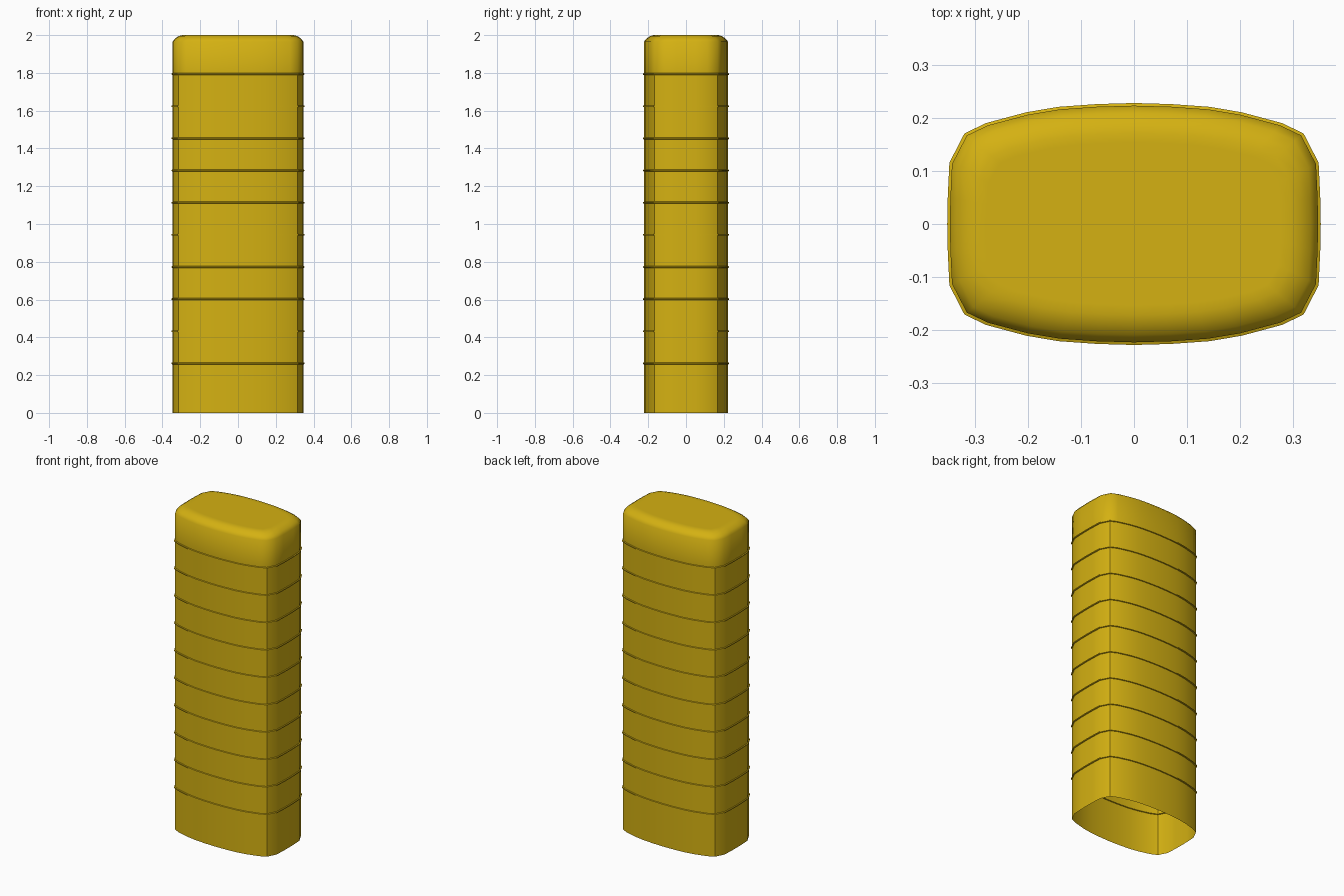
import bpy
import bmesh
import math

cube = bpy.data.objects.get("Cube")
if cube:
    bpy.data.objects.remove(cube, do_unlink=True)

# Golden yellow paint
paint = bpy.data.materials.new("golden_yellow")
paint.use_nodes = True
colour = (0.66, 0.44, 0.006, 1)
paint.diffuse_color = colour
paint.node_tree.nodes["Principled BSDF"].inputs["Base Color"].default_value = colour

# One quarter of the bowed rectangular outline, mirrored to a full loop
quarter = [(0.347, 0), (0.346, 0.05), (0.343, 0.113), (0.315, 0.167), (0.275, 0.186),
           (0.2, 0.206), (0.14, 0.216), (0.07, 0.221), (0, 0.223)]
half = quarter + [(-x, y) for x, y in reversed(quarter[:-1])]
outline = half + [(x, -y) for x, y in reversed(half[1:-1])]

# Wall profile: (height, outward offset), with a thin raised rib at each joint
RIBS, FIRST, STEP = 10, 0.262, 0.1702
rib_heights = [FIRST + i * STEP for i in range(RIBS)]
profile = [(0, 0)]
for z in rib_heights:
    profile += [(z - 0.005, 0), (z - 0.003, 0.005), (z + 0.003, 0.005), (z + 0.005, 0)]

# Rounded cap at the top
profile += [(1.965, 0), (1.982, -0.014), (1.994, -0.032), (2, -0.052), (2, -0.07)]
cap_start = rib_heights[-1] + 0.004


def add_loop(bm, z, offset):
    fx, fy = 1 + offset / 0.347, 1 + offset / 0.223
    return [bm.verts.new((x * fx, y * fy, z)) for x, y in outline]


# Hollow tube, open underneath and closed on top
bm = bmesh.new()
loops = [add_loop(bm, z, off) for z, off in profile]
n = len(outline)
for low, high in zip(loops, loops[1:]):
    for i in range(n):
        j = (i + 1) % n
        bm.faces.new((low[i], low[j], high[j], high[i]))
bm.faces.new(loops[-1])
bm.normal_update()

# Smooth walls with crisp ribs and corners, softening towards the cap
for face in bm.faces:
    face.smooth = True
for edge in bm.edges:
    middle = (edge.verts[0].co.z + edge.verts[1].co.z) / 2
    if len(edge.link_faces) == 2 and middle < cap_start + 0.002:
        edge.smooth = edge.calc_face_angle() < math.radians(30)

mesh = bpy.data.meshes.new("ribbed_tower")
bm.to_mesh(mesh)
bm.free()
mesh.materials.append(paint)
tower = bpy.data.objects.new("ribbed_tower", mesh)
bpy.context.collection.objects.link(tower)
